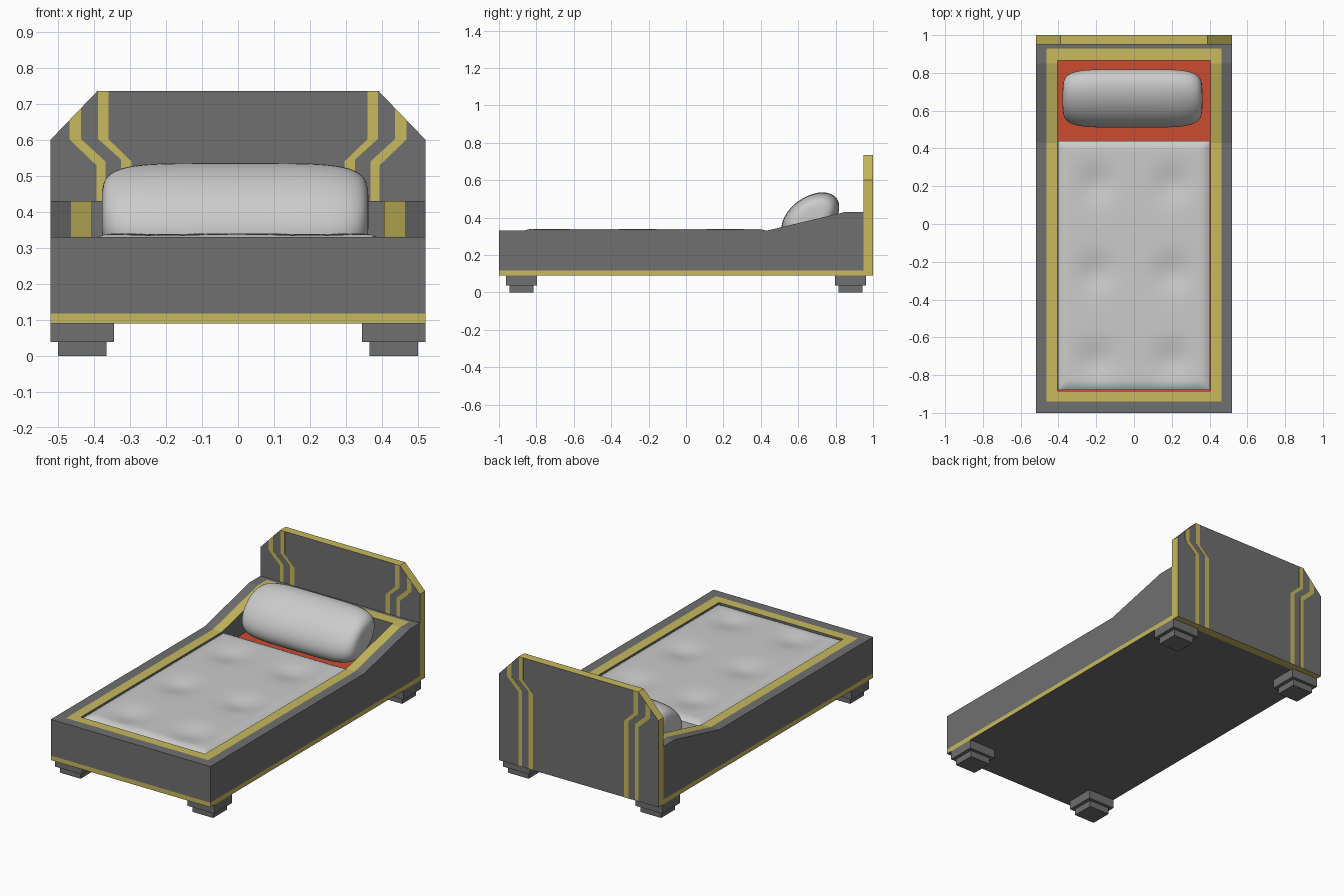
import bpy, bmesh
from math import sin, cos, pi, exp, radians

if "Cube" in bpy.data.objects:
    bpy.data.objects.remove(bpy.data.objects["Cube"])


def mat(name, rgb):
    m = bpy.data.materials.new(name)
    m.diffuse_color = (*rgb, 1)
    m.use_nodes = True
    m.node_tree.nodes["Principled BSDF"].inputs["Base Color"].default_value = m.diffuse_color
    return m


GREY = mat("dark_grey", (0.16, 0.16, 0.16))
GOLD = mat("gold", (0.57, 0.49, 0.11))
RED = mat("red", (0.6, 0.07, 0.03))
LIGHT = mat("pale_fabric", (0.55, 0.55, 0.55))


def finish(bm, name, mats, smooth=False):
    bmesh.ops.recalc_face_normals(bm, faces=bm.faces)
    me = bpy.data.meshes.new(name)
    bm.to_mesh(me)
    bm.free()
    for m in mats:
        me.materials.append(m)
    ob = bpy.data.objects.new(name, me)
    bpy.context.collection.objects.link(ob)
    if smooth:
        bpy.context.view_layer.objects.active = ob
        ob.select_set(True)
        bpy.ops.object.shade_smooth_by_angle(angle=radians(50))
        ob.select_set(False)
    return ob


def box(name, x0, x1, y0, y1, z0, z1, m):
    bm = bmesh.new()
    bmesh.ops.create_cube(bm, size=1)
    for v in bm.verts:
        v.co = ((x0 + x1) / 2 + v.co.x * (x1 - x0), (y0 + y1) / 2 + v.co.y * (y1 - y0),
                (z0 + z1) / 2 + v.co.z * (z1 - z0))
    return finish(bm, name, [m])


def prism_xz(name, pts, y0, y1, mats):
    """Extrude an x-z outline along y; edge faces take the last material."""
    bm = bmesh.new()
    f = bm.faces.new([bm.verts.new((x, y0, z)) for x, z in pts])
    ext = bmesh.ops.extrude_face_region(bm, geom=[f], use_keep_orig=True)["geom"]
    for v in ext:
        if isinstance(v, bmesh.types.BMVert):
            v.co.y = y1
    bm.normal_update()
    for f in bm.faces:
        f.material_index = 0 if abs(f.normal.y) > 0.9 else len(mats) - 1
    return finish(bm, name, mats)


# Frame: ring of cells raised to the side profile, gold inlay around the opening
def rim_height(y):
    return 0.33 + 0.10 * min(max((y - 0.43) / 0.42, 0), 1)


xs = [-0.52, -0.463, -0.405, 0.405, 0.463, 0.52]
ys = [-1, -0.94, -0.885, 0.43, 0.85, 0.865, 0.93, 0.95]
bm = bmesh.new()
grid = [[bm.verts.new((x, y, 0.09)) for y in ys] for x in xs]
for i in range(5):
    for j in range(7):
        if not (i == 2 and 2 <= j <= 4):
            bm.faces.new((grid[i][j], grid[i + 1][j], grid[i + 1][j + 1], grid[i][j + 1]))
for v in [v for v in bm.verts if not v.link_faces]:
    bm.verts.remove(v)
ext = bmesh.ops.extrude_face_region(bm, geom=bm.faces[:], use_keep_orig=True)["geom"]
for v in ext:
    if isinstance(v, bmesh.types.BMVert):
        v.co.z = rim_height(v.co.y)
bmesh.ops.bisect_plane(bm, geom=bm.verts[:] + bm.edges[:] + bm.faces[:],
                       plane_co=(0, 0, 0.117), plane_no=(0, 0, 1))
bmesh.ops.recalc_face_normals(bm, faces=bm.faces)
for f in bm.faces:
    c = f.calc_center_median()
    if abs(f.normal.z) > 0.5:
        inlay = c.z > 0.3 and abs(c.x) < 0.463 and -0.94 < c.y < 0.93
    else:
        inlay = c.z < 0.117 and (abs(c.x) > 0.51 or c.y < -0.99)
    f.material_index = int(inlay)
finish(bm, "bed_frame", [GREY, GOLD])

# Base panel and red sheet inside the frame
box("base_panel", -0.405, 0.405, -0.885, 0.865, 0.09, 0.20, GREY)
box("red_sheet", -0.405, 0.405, -0.885, 0.865, 0.20, 0.245, RED)

# Headboard with gold edges and stepped stripes showing on both faces
half = [(0.52, 0.09), (0.52, 0.60), (0.39, 0.735)]
prism_xz("headboard", half + [(-x, z) for x, z in reversed(half)], 0.95, 1.0, [GREY, GOLD])
stripes = {
    "inner": [(0.296, 0.09), (0.325, 0.09), (0.325, 0.545), (0.388, 0.602), (0.388, 0.735),
              (0.36, 0.735), (0.36, 0.602), (0.296, 0.54)],
    "outer": [(0.368, 0.09), (0.392, 0.09), (0.392, 0.528), (0.467, 0.60), (0.467, 0.655),
              (0.436, 0.687), (0.436, 0.602), (0.368, 0.54)],
}
for name, pts in stripes.items():
    for s, side in ((1, "right"), (-1, "left")):
        prism_xz(f"headboard_stripe_{name}_{side}", [(s * x, z) for x, z in pts],
                 0.949, 1.001, [GOLD])

# Stepped feet
for sx, side in ((1, "right"), (-1, "left")):
    for sy, end in ((1, "back"), (-1, "front")):
        x, y = sx * 0.432, sy * 0.88
        box(f"{end}_{side}_foot_top", x - 0.088, x + 0.088, y - 0.083, y + 0.083, 0.038, 0.09, GREY)
        box(f"{end}_{side}_foot_bottom", x - 0.067, x + 0.067, y - 0.064, y + 0.064, 0, 0.038, GREY)

# Tufted mattress with rounded edges
tufts = [(x, y) for x in (-0.2, 0.2) for y in (0.21, -0.26, -0.72)]
HX, HY, CY = 0.402, 0.66, -0.22
bm = bmesh.new()
bmesh.ops.create_grid(bm, x_segments=48, y_segments=80, size=1)
for v in bm.verts:
    x, y = v.co.x * HX, v.co.y * HY + CY
    d = min(HX - abs(x), HY - abs(y - CY))
    z = 0.339 - 0.018 * max(1 - d / 0.05, 0) ** 2
    z -= sum(0.02 * exp(-((x - a) ** 2 + (y - b) ** 2) / 0.009) for a, b in tufts)
    v.co = (x, y, z)
rim = [e for e in bm.edges if e.is_boundary]
ext = bmesh.ops.extrude_edge_only(bm, edges=rim)["geom"]
for v in ext:
    if isinstance(v, bmesh.types.BMVert):
        v.co.z = 0.24
finish(bm, "mattress", [LIGHT], smooth=True)

# Bolster pillow: tilted elliptical rings shrinking toward blunt ends
bm = bmesh.new()
N, M = 40, 36
tilt = radians(36)
rings = []
for i in range(N + 1):
    t = sin(pi * (i / N - 0.5)) * 0.9995
    s = (1 - abs(t) ** 5) ** 0.2
    ring = []
    for k in range(M):
        a, b = 0.174 * s * cos(2 * pi * k / M), 0.109 * s * sin(2 * pi * k / M)
        ring.append(bm.verts.new((-0.008 + 0.37 * t, 0.665 + a * cos(tilt) - b * sin(tilt),
                                  0.40 + a * sin(tilt) + b * cos(tilt))))
    rings.append(ring)
for r0, r1 in zip(rings, rings[1:]):
    for k in range(M):
        bm.faces.new((r0[k], r0[(k + 1) % M], r1[(k + 1) % M], r1[k]))
bm.faces.new(rings[0])
bm.faces.new(rings[-1])
finish(bm, "pillow", [LIGHT], smooth=True)
